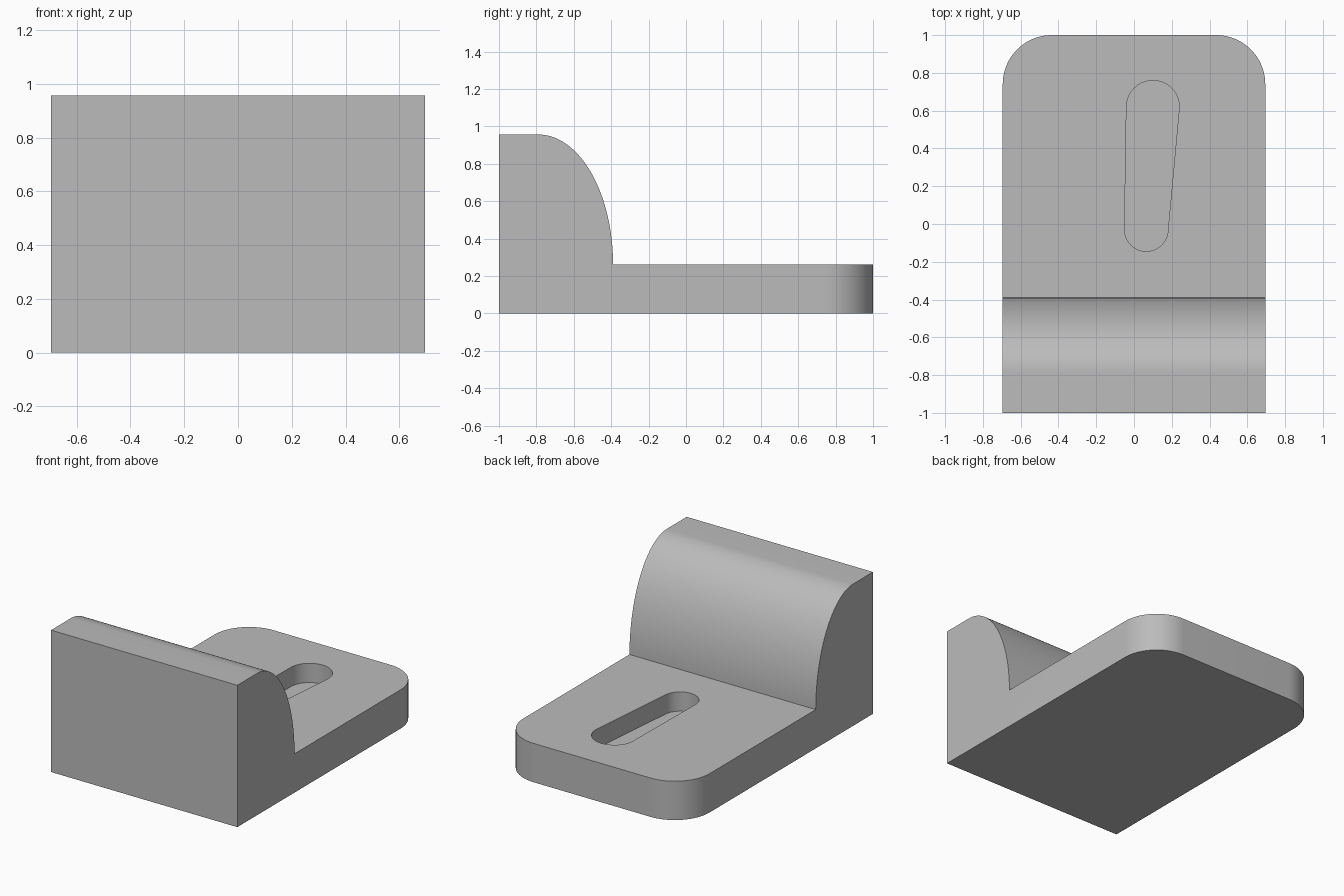
import bpy, bmesh
from math import sin, cos, pi, radians
from mathutils import Vector

cube = bpy.data.objects.get("Cube")
if cube:
    bpy.data.objects.remove(cube, do_unlink=True)

# Single plain grey
grey = bpy.data.materials.new("plain grey")
grey.use_nodes = True
colour = (0.5, 0.5, 0.5, 1)
grey.diffuse_color = colour
grey.node_tree.nodes["Principled BSDF"].inputs["Base Color"].default_value = colour

W, BASE, TOP, DEPTH = 0.695, 0.262, 0.957, 0.13


def prism(name, points, direction, finish=None):
    """Extrude a closed outline along a direction."""
    bm = bmesh.new()
    face = bm.faces.new([bm.verts.new(p) for p in points])
    out = bmesh.ops.extrude_face_region(bm, geom=[face])
    moved = [g for g in out["geom"] if isinstance(g, bmesh.types.BMVert)]
    bmesh.ops.translate(bm, verts=moved, vec=direction)
    if finish:
        finish(bm)
    bmesh.ops.recalc_face_normals(bm, faces=bm.faces)
    mesh = bpy.data.meshes.new(name)
    bm.to_mesh(mesh)
    bm.free()
    mesh.materials.append(grey)
    obj = bpy.data.objects.new(name, mesh)
    bpy.context.collection.objects.link(obj)
    return obj


def round_back_corners(bm):
    edges = [e for e in bm.edges
             if all(v.co.y > 0.99 for v in e.verts)
             and abs(e.verts[0].co.x - e.verts[1].co.x) < 0.01
             and abs(e.verts[0].co.z - e.verts[1].co.z) > 0.1]
    bmesh.ops.bevel(bm, geom=edges, offset=0.26, segments=20,
                    profile=0.5, affect='EDGES')


# Side profile: flat plate, quarter-ellipse shoulder, upright front wall
steps = 32
shoulder = [(-W, -0.79 + 0.4 * cos(a), BASE + (TOP - BASE) * sin(a))
            for a in (pi / 2 * i / steps for i in range(steps + 1))]
profile = [(-W, -1, 0), (-W, 1, 0), (-W, 1, BASE)] + shoulder + [(-W, -1, TOP)]
body = prism("stepped_base", profile, Vector((2 * W, 0, 0)), round_back_corners)


# Tapered round-ended slot sunk into the plate
def arc(cx, cy, r, start):
    return [(cx + r * cos(start + pi * i / 20), cy + r * sin(start + pi * i / 20),
             BASE - DEPTH) for i in range(21)]


slot = arc(0.1, 0.62, 0.14, 0) + arc(0.065, -0.03, 0.115, pi)
cutter = prism("slot_cutter", slot, Vector((0, 0, 0.4)))
cutter.hide_render = True
cutter.hide_set(True)

cut = body.modifiers.new("slot", 'BOOLEAN')
cut.operation = 'DIFFERENCE'
cut.solver = 'EXACT'
cut.object = cutter

# Apply the cut and smooth the rounded surfaces
bpy.ops.object.select_all(action='DESELECT')
body.select_set(True)
bpy.context.view_layer.objects.active = body
bpy.ops.object.modifier_apply(modifier="slot")
bpy.data.objects.remove(cutter, do_unlink=True)
bpy.ops.object.shade_smooth_by_angle(angle=radians(30))
